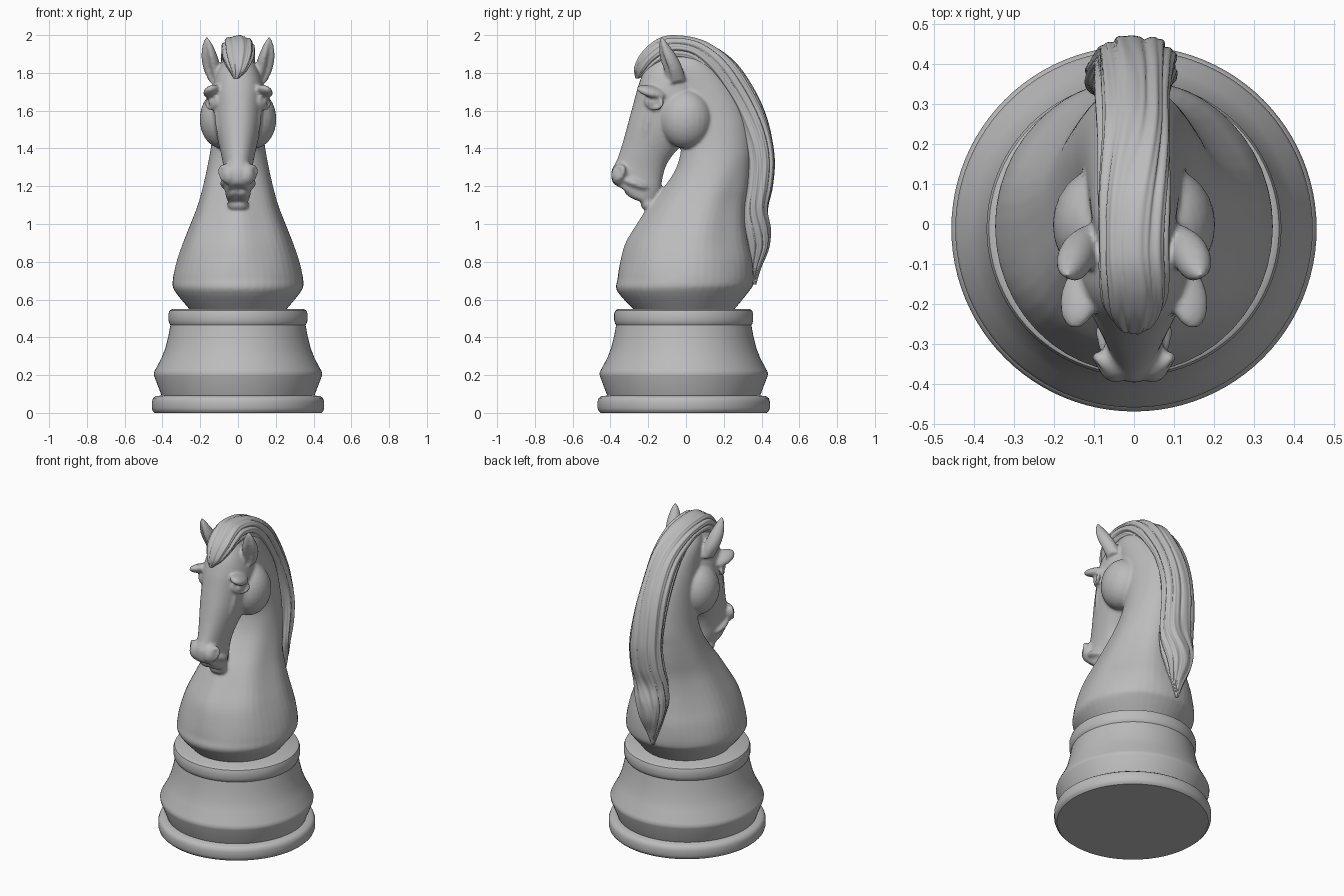
import bpy, bmesh, math
from math import sin, cos, pi
from mathutils import Vector, Matrix

cube = bpy.data.objects.get("Cube")
if cube:
    bpy.data.objects.remove(cube)

stone = bpy.data.materials.new("stone grey")
stone.use_nodes = True
GREY = (0.5, 0.5, 0.5, 1)
stone.diffuse_color = GREY
stone.node_tree.nodes["Principled BSDF"].inputs["Base Color"].default_value = GREY


def make_object(name, bm):
    bmesh.ops.recalc_face_normals(bm, faces=bm.faces)
    mesh = bpy.data.meshes.new(name)
    bm.to_mesh(mesh)
    bm.free()
    mesh.materials.append(stone)
    for face in mesh.polygons:
        face.use_smooth = True
    obj = bpy.data.objects.new(name, mesh)
    bpy.context.collection.objects.link(obj)
    return obj


def smooth_rows(rows, steps):
    """Catmull-Rom interpolation between section rows."""
    rows = [Vector(r) for r in rows]
    rows = [rows[0]] + rows + [rows[-1]]
    out = []
    for a, b, c, d in zip(rows, rows[1:], rows[2:], rows[3:]):
        for k in range(steps):
            t = k / steps
            out.append(b + (c - a) * t / 2 + (a * 2 - b * 5 + c * 4 - d) * t * t / 2
                       + (b * 3 - a - c * 3 + d) * t ** 3 / 2)
    return out + [rows[-1]]


def loft(bm, rows, steps=4, sides=48, relief=None, side=1, power=1):
    """Rows: first edge y, z, second edge y, z, half width, centre x."""
    sections = smooth_rows(rows, steps)
    rings = []
    for i, (y1, z1, y2, z2, w, cx) in enumerate(sections):
        u = i / (len(sections) - 1)
        ring = []
        for j in range(sides):
            a = 2 * pi * j / sides
            r = relief(u, a) if relief else 1
            c = cos(a) * r
            s = math.copysign(abs(sin(a)) ** power, sin(a)) * r
            ring.append(bm.verts.new((side * (cx + w * s),
                                      (y1 + y2) / 2 + c * (y1 - y2) / 2,
                                      (z1 + z2) / 2 + c * (z1 - z2) / 2)))
        rings.append(ring)
    for low, high in zip(rings, rings[1:]):
        for j in range(sides):
            k = (j + 1) % sides
            bm.faces.new((low[j], low[k], high[k], high[j]))
    bm.faces.new(rings[0][::-1])
    bm.faces.new(rings[-1])


def ball(bm, centre, size, tilt=(0, 0, 0)):
    """Ellipsoid, turned by tilt, on both sides of the body."""
    for side in (-1, 1):
        turn = (Matrix.Rotation(tilt[0], 4, 'X') @ Matrix.Rotation(side * tilt[1], 4, 'Y')
                @ Matrix.Rotation(side * tilt[2], 4, 'Z'))
        place = Matrix.Translation((side * centre[0], centre[1], centre[2]))
        bmesh.ops.create_uvsphere(bm, u_segments=24, v_segments=16, radius=1,
                                  matrix=place @ turn @ Matrix.Diagonal((*size, 1)))


def rim(bm, centre, along, across, thick, normal, roll):
    """Oval ring around an eye or nostril, on both sides."""
    for side in (-1, 1):
        n = Vector(normal).normalized()
        u = Vector((0, cos(roll), sin(roll)))
        u = (u - n * u.dot(n)).normalized()
        v = n.cross(u)
        rings = []
        for i in range(24):
            a = 2 * pi * i / 24
            out = u * cos(a) + v * sin(a)
            mid = Vector(centre) + u * along * cos(a) + v * across * sin(a)
            points = [mid + (out * cos(b) + n * sin(b)) * thick
                      for b in (2 * pi * j / 8 for j in range(8))]
            rings.append([bm.verts.new((side * p.x, p.y, p.z)) for p in points])
        for i in range(24):
            for j in range(8):
                a, b, k = rings[i], rings[(i + 1) % 24], (j + 1) % 8
                bm.faces.new((a[j], a[k], b[k], b[j]) if side > 0 else (b[j], b[k], a[k], a[j]))


# Turned pedestal
profile = [(0, 0), (.44, 0), (.451, .01), (.456, .025), (.456, .06), (.45, .078), (.437, .088),
           (.405, .092), (.444, .195), (.446, .21), (.44, .225), (.405, .29), (.384, .345),
           (.368, .41), (.358, .465), (.363, .472), (.368, .49), (.368, .525), (.362, .542),
           (.348, .55), (0, .55)]
bm = bmesh.new()
verts = [bm.verts.new((r, 0, z)) for r, z in profile]
edges = [bm.edges.new(pair) for pair in zip(verts, verts[1:])]
bmesh.ops.spin(bm, geom=verts + edges, cent=(0, 0, 0), axis=(0, 0, 1), angle=2 * pi, steps=96)
bmesh.ops.remove_doubles(bm, verts=bm.verts, dist=.0001)
pedestal = make_object("pedestal", bm)
pedestal.location.y = -.012
bpy.context.view_layer.objects.active = pedestal
pedestal.select_set(True)
bpy.ops.object.shade_smooth_by_angle(angle=math.radians(35))

# Chest and neck
neck = [(-.27, .54, .25, .54, .25, 0), (-.365, .645, .335, .645, .335, 0),
        (-.362, .71, .358, .69, .346, 0), (-.345, .8, .355, .8, .325, 0),
        (-.315, .9, .335, .9, .29, 0), (-.255, 1, .32, 1, .25, 0),
        (-.19, 1.1, .32, 1.1, .212, 0), (-.11, 1.2, .335, 1.2, .185, 0),
        (-.05, 1.3, .345, 1.3, .163, 0), (-.025, 1.42, .35, 1.4, .143, 0),
        (-.05, 1.55, .32, 1.58, .125, 0), (-.08, 1.68, .24, 1.74, .113, 0),
        (-.1, 1.8, .12, 1.87, .1, 0), (-.12, 1.87, 0, 1.92, .06, 0)]


def muscle(u, a):
    return 1 + .02 * cos(7 * a) * max(0, sin(pi * min(1, (u - .15) / .5)))


body = bmesh.new()
loft(body, neck, relief=muscle)

# Skull and face
head = [(-.13, 1.9, .02, 1.88, .06, 0), (-.21, 1.83, .06, 1.75, .115, 0),
        (-.25, 1.74, .08, 1.62, .14, 0), (-.278, 1.64, .05, 1.48, .13, 0),
        (-.305, 1.54, -.04, 1.4, .112, 0), (-.335, 1.43, -.1, 1.32, .09, 0),
        (-.365, 1.34, -.125, 1.24, .075, 0), (-.395, 1.28, -.135, 1.17, .072, 0),
        (-.385, 1.215, -.165, 1.1, .065, 0), (-.33, 1.19, -.185, 1.075, .045, 0)]
loft(body, head, power=.85)
ball(body, (.085, -.002, 1.555), (.118, .14, .155))                   # cheeks
ball(body, (.135, -.18, 1.7), (.05, .085, .028), (-.3, .35, .2))      # brows
ball(body, (.115, -.165, 1.645), (.042, .045, .036))                  # eyes
rim(body, (.138, -.17, 1.647), .05, .033, .011, (.85, -.5, .1), -.3)  # eyelids
ball(body, (.085, -.2, 1.53), (.035, .03, .13), (-.25, .15, 0))       # cheek ridges
ball(body, (.045, -.345, 1.265), (.045, .05, .06), (-.3, 0, 0))       # muzzle
rim(body, (.078, -.352, 1.272), .034, .022, .013, (.8, -.6, .1), 1)   # nostrils
ball(body, (.05, -.27, 1.215), (.045, .08, .026), (-.35, 0, 0))       # upper lips
ball(body, (.025, -.255, 1.15), (.04, .075, .026), (-.35, 0, 0))      # lower lips
ball(body, (.012, -.2, 1.105), (.045, .04, .036))                     # chin

# Ears, hollowed on the front
ear = [(-.1, 1.74, .0, 1.76, .04, .11), (-.115, 1.8, -.02, 1.83, .046, .135),
       (-.14, 1.87, -.05, 1.89, .044, .15), (-.147, 1.93, -.085, 1.94, .031, .159),
       (-.142, 1.97, -.11, 1.973, .016, .164), (-.13, 1.99, -.122, 1.99, .004, .166)]


def hollow(u, a):
    a = math.remainder(a - .5, 2 * pi)
    return 1 - .75 * math.exp(-(a / .5) ** 2) * sin(pi * u) ** .5


for side in (-1, 1):
    loft(body, ear, relief=hollow, side=side)

# Blend the body parts into one sculpted skin
horse = make_object("horse_body", body)
remesh = horse.modifiers.new("blend", 'REMESH')
remesh.mode = 'VOXEL'
remesh.voxel_size = .0085
remesh.use_smooth_shade = True
soften = horse.modifiers.new("soften", 'SMOOTH')
soften.factor = .5
soften.iterations = 5

# Mane and forelock with wavy locks
mane = [(-.268, 1.77, -.25, 1.77, .012, -.01), (-.275, 1.83, -.19, 1.8, .05, 0),
        (-.235, 1.91, -.14, 1.84, .082, 0), (-.155, 1.978, -.09, 1.86, .09, 0),
        (-.06, 2, -.02, 1.86, .09, 0), (.1, 1.97, .04, 1.84, .093, 0),
        (.255, 1.865, .14, 1.76, .093, 0), (.37, 1.7, .24, 1.62, .095, -.005),
        (.44, 1.53, .3, 1.46, .1, 0), (.472, 1.35, .325, 1.33, .105, .005),
        (.462, 1.2, .32, 1.2, .112, 0), (.437, 1.08, .3, 1.08, .115, -.01),
        (.45, .97, .29, .97, .105, -.018), (.44, .87, .31, .87, .08, -.02),
        (.4, .77, .33, .77, .042, -.02), (.372, .68, .355, .68, .008, -.02)]


def locks(u, a):
    flow = a + .3 * sin(9 * u) + .12 * sin(23 * u + 1)
    coarse = abs(sin(4.5 * flow)) ** .7
    fine = abs(sin(10 * flow + 5 * u))
    seam = min(1, 2 * (1 + cos(a)))
    return 1 - seam * (.13 * (1 - coarse) + .05 * (1 - fine))


bm = bmesh.new()
loft(bm, mane, steps=8, sides=128, relief=locks, power=.75)
make_object("mane", bm)
